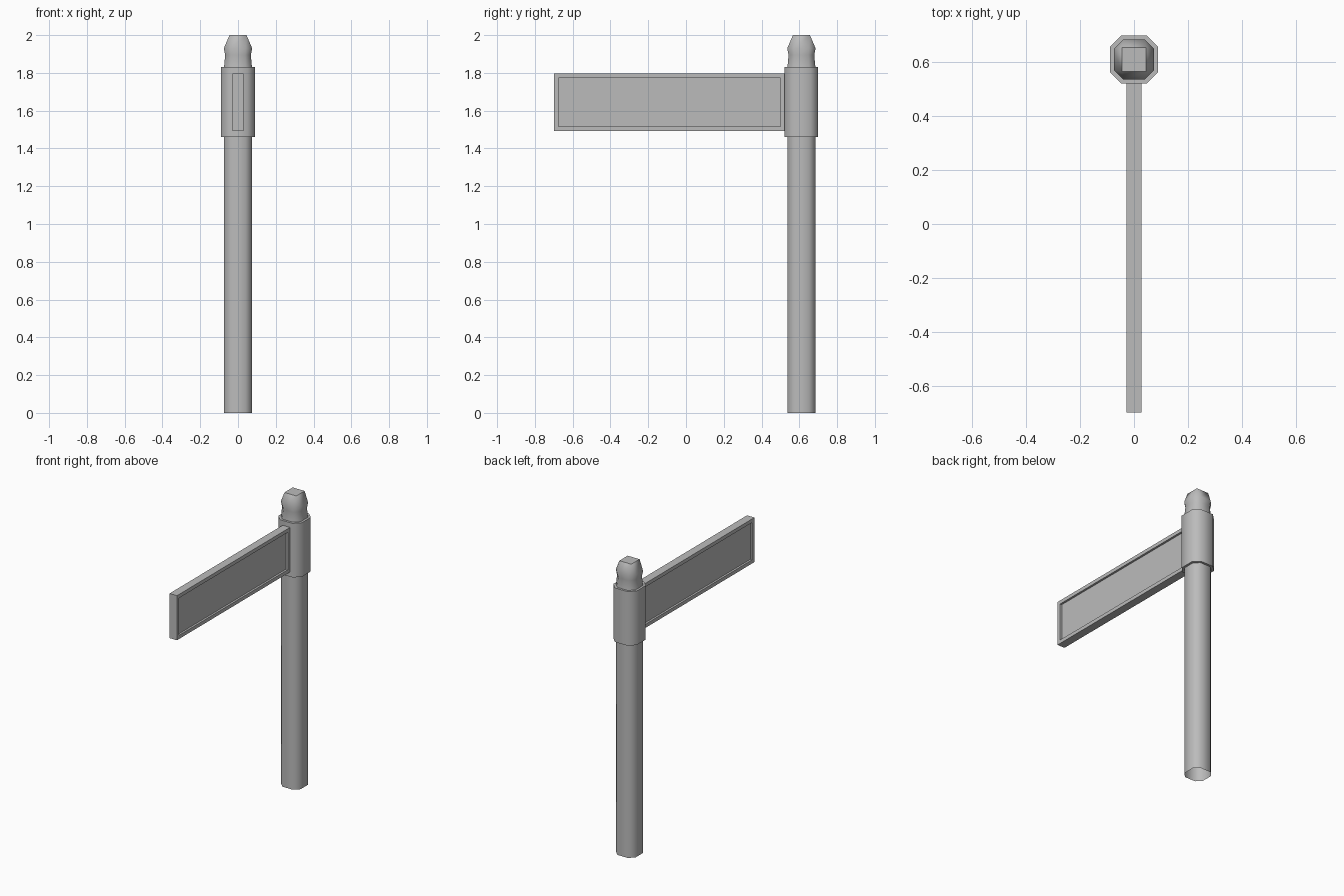
import bpy, bmesh, math
from mathutils import Vector

cube = bpy.data.objects.get("Cube")
if cube:
    bpy.data.objects.remove(cube, do_unlink=True)

POST_Y = 0.611

grey = bpy.data.materials.new("plain grey")
grey.use_nodes = True
colour = (0.5, 0.5, 0.5, 1)
grey.diffuse_color = colour
grey.node_tree.nodes["Principled BSDF"].inputs["Base Color"].default_value = colour


def finish(bm, name, angle):
    bmesh.ops.remove_doubles(bm, verts=bm.verts, dist=0.0005)
    mesh = bpy.data.meshes.new(name)
    bm.to_mesh(mesh)
    bm.free()
    mesh.materials.append(grey)
    obj = bpy.data.objects.new(name, mesh)
    bpy.context.collection.objects.link(obj)
    bpy.ops.object.select_all(action='DESELECT')
    obj.select_set(True)
    bpy.context.view_layer.objects.active = obj
    bpy.ops.object.shade_smooth_by_angle(angle=math.radians(angle))
    return obj


def chamfered_loft(name, rings, cap_bottom, cap_top):
    """Stack of square rings with cut corners: (half width, half flat, z)."""
    bm = bmesh.new()
    loops = []
    for r, f, z in rings:
        outline = []
        for quarter in range(4):
            c, s = [(1, 0), (0, 1), (-1, 0), (0, -1)][quarter]
            for x, y in ((r, -f), (r, f)):
                outline.append(bm.verts.new((x * c - y * s, x * s + y * c + POST_Y, z)))
        loops.append(outline)
    for low, high in zip(loops, loops[1:]):
        for i in range(8):
            j = (i + 1) % 8
            bm.faces.new((low[i], low[j], high[j], high[i]))
    if cap_bottom:
        bm.faces.new(loops[0][::-1])
    if cap_top:
        bm.faces.new(loops[-1])
    return finish(bm, name, 50)


# Post, open at the foot, with a necked finial ending in a small square
chamfered_loft("post", [(0.074, 0.04, 0), (0.074, 0.04, 1.83)], False, False)
chamfered_loft("finial", [(0.074, 0.04, 1.83), (0.068, 0.037, 1.895),
                          (0.075, 0.04, 1.93), (0.045, 0.045, 2.0)], False, True)

# Collar that clamps the sign to the post
chamfered_loft("collar", [(0.089, 0.048, 1.46), (0.089, 0.048, 1.83)], True, True)

# Sign board with a recessed panel on both broad sides
bm = bmesh.new()
bmesh.ops.create_cube(bm, size=1)
bmesh.ops.scale(bm, vec=(0.056, 1.225, 0.305), verts=bm.verts)
bmesh.ops.translate(bm, vec=(0, -0.0875, 1.6445), verts=bm.verts)
bm.normal_update()
for face in [f for f in bm.faces if abs(f.normal.x) > 0.9]:
    inward = -face.normal.copy()
    bmesh.ops.inset_individual(bm, faces=[face], thickness=0.035)
    # Push a straight-walled copy of the panel inward
    result = bmesh.ops.extrude_discrete_faces(bm, faces=[face])
    panel = result["faces"][0]
    bmesh.ops.translate(bm, vec=inward * 0.014, verts=panel.verts)
finish(bm, "sign_board", 30)
